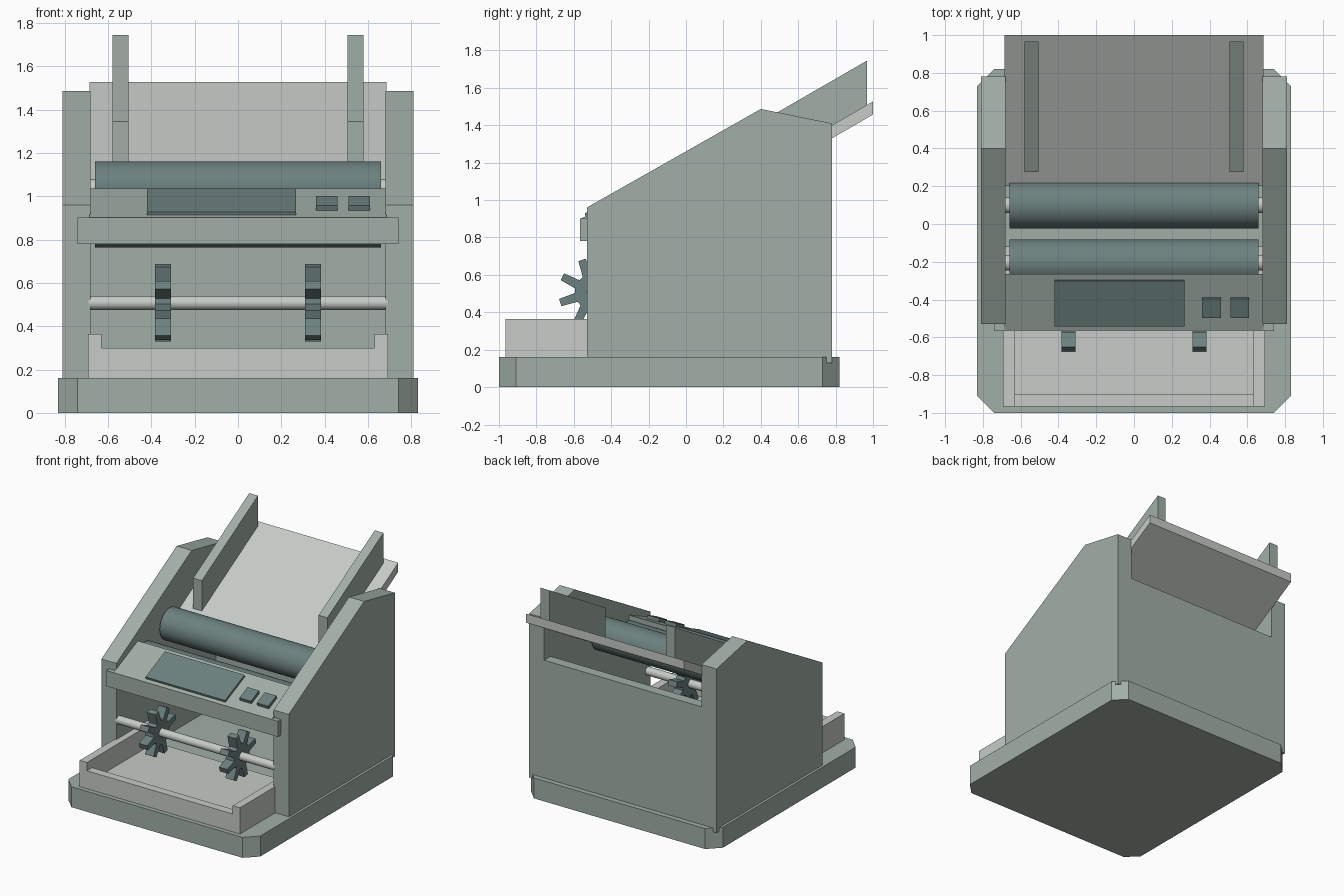
import bpy, bmesh, math
from mathutils import Vector

if "Cube" in bpy.data.objects:
    bpy.data.objects.remove(bpy.data.objects["Cube"])


def material(name, rgb):
    m = bpy.data.materials.new(name)
    m.diffuse_color = (*rgb, 1)
    m.use_nodes = True
    m.node_tree.nodes["Principled BSDF"].inputs["Base Color"].default_value = m.diffuse_color
    return m


BODY = material("body_grey_green", (0.36, 0.43, 0.39))
LIGHT = material("pale_grey", (0.57, 0.60, 0.57))
DARK = material("dark_grey_green", (0.15, 0.22, 0.21))


def extrude(name, pts, axis, lo, hi, mat):
    """Extrude a 2D outline along x (pts are y,z) or along z (pts are x,y)."""
    bm = bmesh.new()
    place = (lambda p: (lo, *p)) if axis == 'x' else (lambda p: (*p, lo))
    face = bm.faces.new([bm.verts.new(place(p)) for p in pts])
    res = bmesh.ops.extrude_face_region(bm, geom=[face])
    step = Vector((hi - lo, 0, 0)) if axis == 'x' else Vector((0, 0, hi - lo))
    bmesh.ops.translate(bm, vec=step,
                        verts=[v for v in res['geom'] if isinstance(v, bmesh.types.BMVert)])
    bmesh.ops.recalc_face_normals(bm, faces=bm.faces)
    me = bpy.data.meshes.new(name)
    bm.to_mesh(me)
    bm.free()
    me.materials.append(mat)
    ob = bpy.data.objects.new(name, me)
    bpy.context.collection.objects.link(ob)
    return ob


def box(name, x, y, z, mat):
    return extrude(name, [(y[0], z[0]), (y[1], z[0]), (y[1], z[1]), (y[0], z[1])], 'x', *x, mat)


def pair(name, pts, lo, hi, mat):
    """Same profile on the left and right."""
    extrude(name + "_right", pts, 'x', lo, hi, mat)
    extrude(name + "_left", pts, 'x', -hi, -lo, mat)


def rod(name, y, z, r, half, mat, sides=48):
    bpy.ops.mesh.primitive_cylinder_add(vertices=sides, radius=r, depth=2 * half,
                                        location=(0, y, z), rotation=(0, math.pi / 2, 0))
    ob = bpy.context.object
    ob.name = name
    ob.data.materials.append(mat)
    bpy.ops.object.shade_smooth_by_angle()


# Base plate with cut corners
extrude("base", [(-.74, -1), (.74, -1), (.83, -.91), (.83, .73), (.74, .82),
                 (-.74, .82), (-.83, .73), (-.83, -.91)], 'z', 0, .16, BODY)

# Housing: side panels and back panel
pair("side_panel", [(-.53, .13), (.78, .13), (.78, 1.41), (.40, 1.487), (-.53, .96)], .68, .81, BODY)
box("back_panel", (-.68, .68), (.70, .78), (.13, 1.08), BODY)

# Sloping feed tray with two guides
SLOPE = math.tan(math.radians(30))


def tray_z(y):
    return 1.527 - (1 - y) * SLOPE


extrude("feed_tray", [(.20, tray_z(.20) - .07), (1, tray_z(1) - .07), (1, tray_z(1)), (.20, tray_z(.20))],
        'x', -.685, .685, LIGHT)
pair("feed_guide", [(.275, tray_z(.275) - .02), (.967, tray_z(.967) - .02),
                    (.967, 1.745), (.275, 1.745 - .692 * SLOPE)], .505, .58, BODY)

# Rollers and their axles
for label, y, z in (("upper", .10, 1.037), ("lower", -.205, .887)):
    rod(label + "_roller", y, z, .124, .66, DARK)
    rod(label + "_axle", y, z, .042, .69, LIGHT, 32)

# Control console: sloping top, front bar, screen and buttons
FRONT, BACK = (-.565, .90), (-.265, 1.035)
CS = (BACK[1] - FRONT[1]) / (BACK[0] - FRONT[0])


def console_z(y):
    return FRONT[1] + (y - FRONT[0]) * CS


extrude("console_top", [FRONT, BACK, (-.265, .99), (-.51, .88), (-.51, .78), (-.565, .78)],
        'x', -.685, .685, BODY)
box("console_bar", (-.742, .742), (-.567, -.52), (.78, .902), BODY)


def on_console(name, x, y0, y1, t):
    extrude(name, [(y0, console_z(y0) - .01), (y1, console_z(y1) - .01),
                   (y1 - t * CS, console_z(y1) + t), (y0 - t * CS, console_z(y0) + t)],
            'x', *x, DARK)


on_console("screen", (-.42, .268), -.535, -.295, .015)
for i, x in enumerate((.36, .51)):
    on_console(f"button_{i + 1}", (x, x + .1), -.487, -.387, .022)

# Output tray with a low front lip
box("output_floor", (-.69, .69), (-.965, -.12), (.15, .20), LIGHT)
box("output_lip", (-.63, .63), (-.965, -.90), (.15, .30), LIGHT)
pair("output_wall", [(-.965, .15), (-.12, .15), (-.12, .365), (-.965, .365)], .63, .693, LIGHT)

# Stacking shaft with two star wheels
WY, WZ = -.50, .508
rod("stacker_shaft", WY, WZ, .032, .69, LIGHT, 32)
star = []
for i in range(8):
    mid = 18 + 45 * i
    for off, r in ((-15, .095), (-6.5, .182), (6.5, .182), (15, .095)):
        a = math.radians(mid + off)
        star.append((WY + r * math.cos(a), WZ + r * math.sin(a)))
pair("star_wheel", star, .31, .383, DARK)
